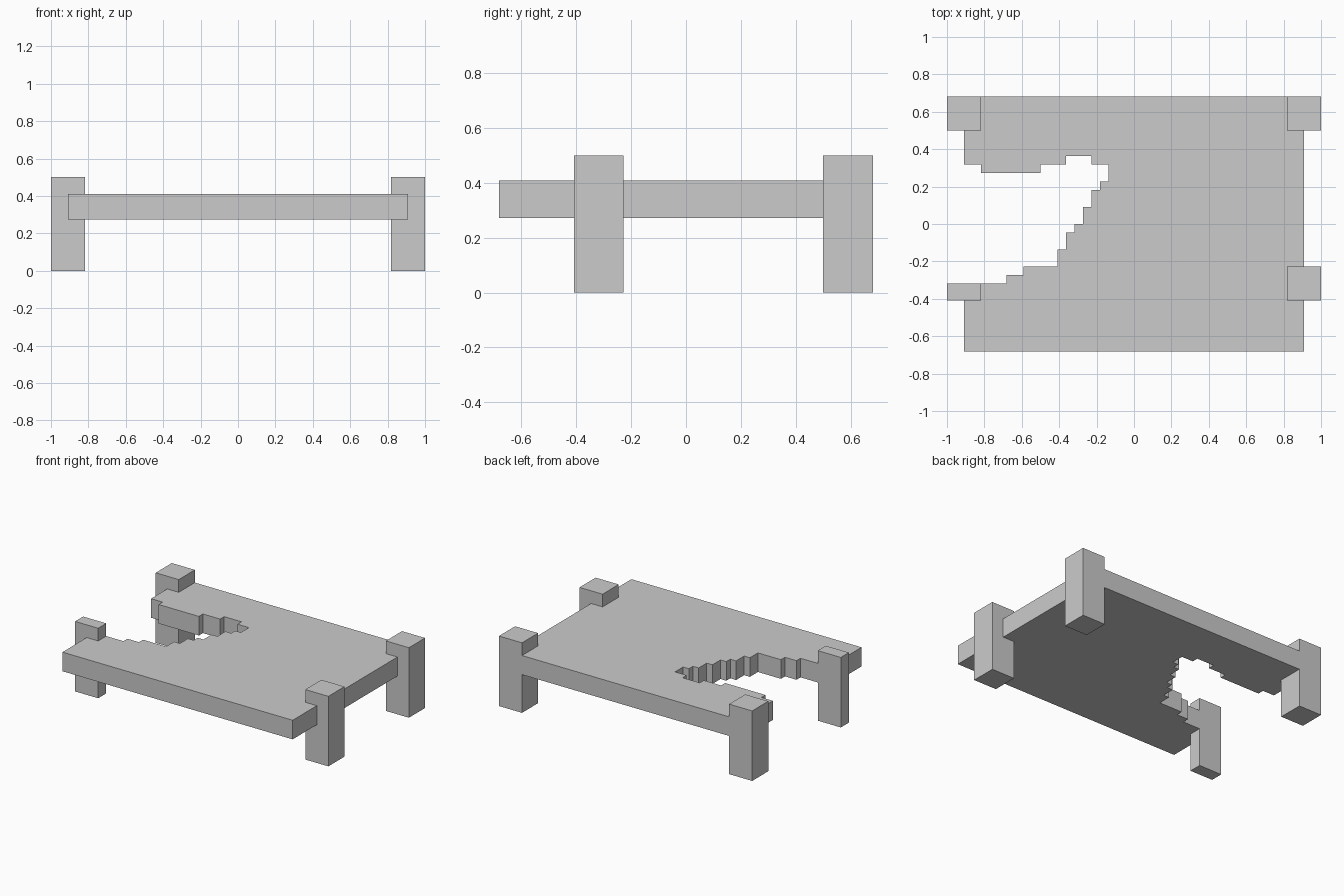
import bpy, bmesh

if "Cube" in bpy.data.objects:
    bpy.data.objects.remove(bpy.data.objects["Cube"])

U = 1 / 22  # grid step of the blocky design


def prism(name, outline, z0, z1):
    """Extrude a counter-clockwise outline (in grid steps) from z0 to z1."""
    bm = bmesh.new()
    face = bm.faces.new([bm.verts.new((x * U, y * U, z0 * U)) for x, y in outline])
    ext = bmesh.ops.extrude_face_region(bm, geom=[face])
    top = [v for v in ext["geom"] if isinstance(v, bmesh.types.BMVert)]
    bmesh.ops.translate(bm, vec=(0, 0, (z1 - z0) * U), verts=top)
    bmesh.ops.recalc_face_normals(bm, faces=bm.faces)
    mesh = bpy.data.meshes.new(name)
    bm.to_mesh(mesh)
    bm.free()
    obj = bpy.data.objects.new(name, mesh)
    bpy.context.collection.objects.link(obj)
    return obj


def leg(name, x0, x1, y0, y1):
    prism(name, [(x0, y0), (x1, y0), (x1, y1), (x0, y1)], 0, 11)


# Four posts; the front left one is cut in half by the broken edge
leg("back_left_leg", -22, -18, 11, 15)
leg("back_right_leg", 18, 22, 11, 15)
leg("front_right_leg", 18, 22, -9, -5)
leg("front_left_broken_leg", -22, -18, -9, -7)

# Slab outline, recessed where the posts sit
rim = [(-20, -15), (20, -15), (20, -9), (18, -9), (18, -5), (20, -5),
       (20, 11), (18, 11), (18, 15), (-18, 15), (-18, 11), (-20, 11)]

# Jagged bite on the left side, from back to front
bite = [(-20, 7), (-18, 7), (-18, 6), (-11, 6), (-11, 7), (-8, 7), (-8, 8),
        (-5, 8), (-5, 7), (-3, 7), (-3, 5), (-4, 5), (-4, 4), (-5, 4),
        (-5, 2), (-6, 2), (-6, 0), (-7, 0), (-7, -1), (-8, -1), (-8, -3),
        (-9, -3), (-9, -5), (-13, -5), (-13, -6), (-15, -6), (-15, -7),
        (-18, -7), (-18, -9), (-20, -9)]

prism("broken_table_top", rim + bite, 6, 9)
